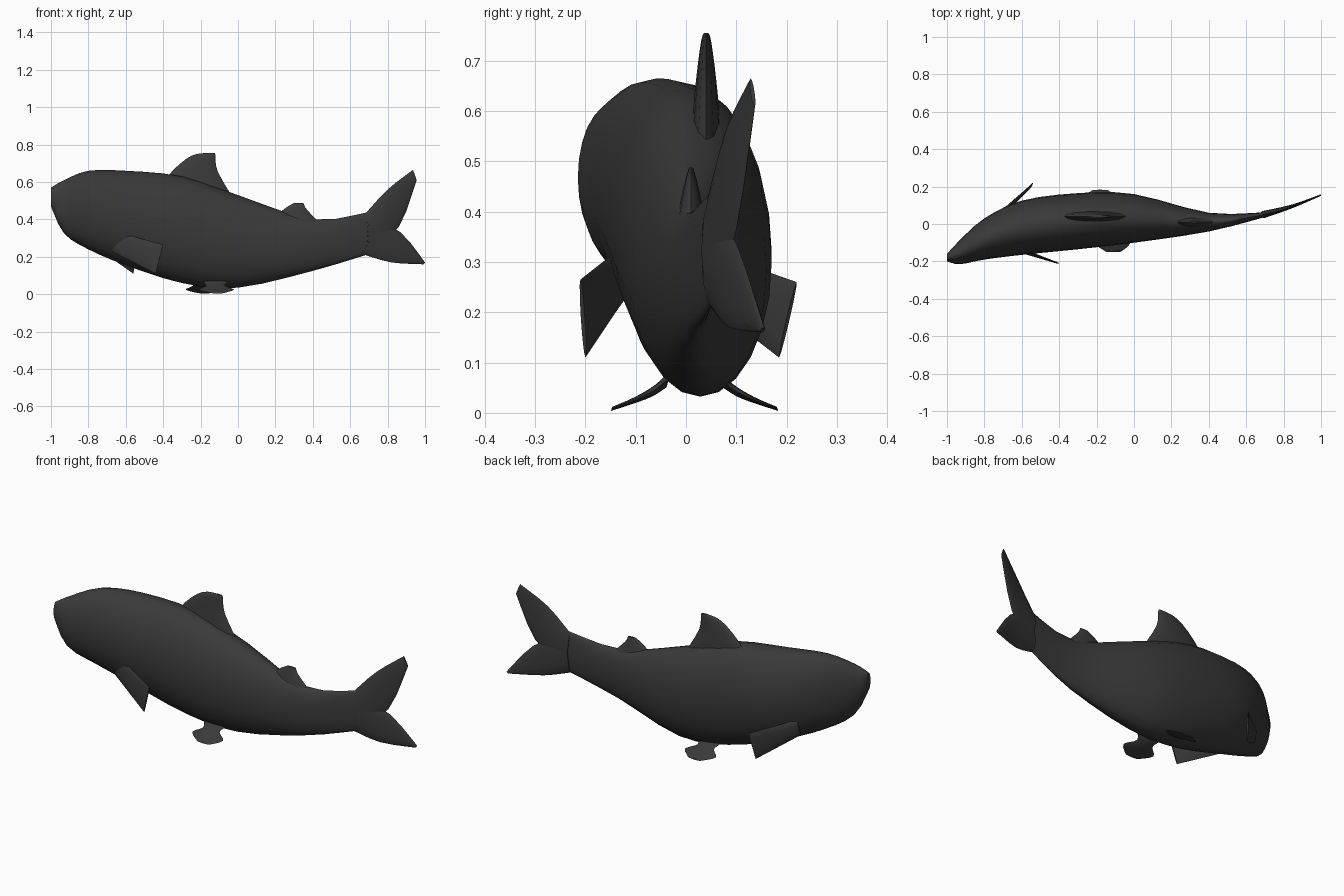
import bpy
import bmesh
import math
from mathutils import Vector

if "Cube" in bpy.data.objects:
    bpy.data.objects.remove(bpy.data.objects["Cube"])

GREY = (0.042, 0.042, 0.042, 1)
skin = bpy.data.materials.new("dark grey skin")
skin.use_nodes = True
skin.diffuse_color = GREY
bsdf = skin.node_tree.nodes["Principled BSDF"]
bsdf.inputs["Base Color"].default_value = GREY
bsdf.inputs["Roughness"].default_value = 0.8


def smooth_stations(stations, steps):
    """Add in-between sections along a flowing curve through the given ones."""
    keys = [Vector((*p, *q, half)) for p, q, half in stations]
    keys = [keys[0], *keys, keys[-1]]
    result = []
    for before, start, end, after in zip(keys, keys[1:], keys[2:], keys[3:]):
        leave, arrive = (end - before) / 2, (after - start) / 2
        for step in range(steps):
            u = step / steps
            bend = leave * (1 - u) - arrive * u
            ease = u * u * (3 - 2 * u)
            result.append(start + (end - start) * ease + bend * u * (1 - u))
    result.append(keys[-1])
    return result


def loft(name, stations, axis, sides=12, steps=3):
    """Skin oval sections, each given as (edge point, opposite edge point, half thickness)."""
    bm = bmesh.new()
    rings = []
    for section in smooth_stations(stations, steps):
        p, q, half = Vector(section[:3]), Vector(section[3:6]), section[6]
        ring = []
        for i in range(sides):
            angle = math.tau * i / sides
            across = (p - q) / 2 * math.cos(angle)
            outward = Vector(axis) * half * math.sin(angle)
            ring.append(bm.verts.new((p + q) / 2 + across + outward))
        rings.append(ring)
    for ring, following in zip(rings, rings[1:]):
        for i in range(sides):
            j = (i + 1) % sides
            bm.faces.new((ring[i], ring[j], following[j], following[i]))
    bm.faces.new(rings[0])
    bm.faces.new(rings[-1])
    bmesh.ops.recalc_face_normals(bm, faces=bm.faces)
    mesh = bpy.data.meshes.new(name)
    bm.to_mesh(mesh)
    bm.free()
    mesh.materials.append(skin)
    obj = bpy.data.objects.new(name, mesh)
    bpy.context.collection.objects.link(obj)
    bpy.ops.object.select_all(action="DESELECT")
    obj.select_set(True)
    bpy.context.view_layer.objects.active = obj
    bpy.ops.object.shade_smooth_by_angle(angle=math.radians(50))


def fin(name, edges, axis, root):
    """Loft a fin whose thickness falls away from root to tip."""
    last = len(edges) - 1
    stations = [(p, q, 0.004 + root * (1 - i / last) ** 1.5) for i, (p, q) in enumerate(edges)]
    loft(name, stations, axis)


# Body sections from snout to tail root: x, middle y, half width, belly z, back z
body_sections = [
    (-1, -.18, .02, .47, .57),
    (-.93, -.15, .065, .325, .61),
    (-.8, -.08, .11, .24, .66),
    (-.6, -.02, .145, .155, .66),
    (-.3, .015, .15, .06, .63),
    (0, .03, .13, .035, .53),
    (.4, .01, .05, .125, .4),
    (.7, .05, .013, .215, .44),
]
loft("body", [((x, y, back), (x, y, belly), half)
              for x, y, half, belly, back in body_sections], (0, 1, 0), sides=24)


# Tail flukes share one sideways sweep
def on_tail(x, z):
    sweep = max(x - .7, 0) / .3
    return (x, .05 + .105 * sweep ** 1.2, z)


flukes = {
    "upper_fluke": [(.68, .43, .7, .23), (.8, .56, .86, .36), (.935, .665, .955, .61)],
    "lower_fluke": [(.68, .21, .7, .42), (.82, .17, .87, .33), (.99, .16, 1, .17)],
}
for name, rows in flukes.items():
    edges = [(on_tail(a, b), on_tail(c, d)) for a, b, c, d in rows]
    fin(name, edges, (-.25, 1, 0), .015)

# Fins along the back: leading x, trailing x, height
back_fins = {
    "dorsal_fin": (.04, [(-.46, -.03, .52), (-.35, -.11, .66), (-.25, -.12, .74), (-.17, -.125, .755)]),
    "rear_back_fin": (.01, [(.16, .46, .36), (.24, .37, .45), (.3, .35, .488)]),
}
for name, (y, rows) in back_fins.items():
    fin(name, [((front, y, z), (rear, y, z)) for front, rear, z in rows], (0, 1, 0), .03)

# Broad side fins, swept back from behind the head
fin("right_side_fin", [((-.6, -.14, .32), (-.68, -.12, .23)),
                       ((-.4, -.21, .265), (-.44, -.2, .11))], (.1, 1, 0), .01)
fin("left_side_fin", [((-.72, .05, .32), (-.73, .03, .23)),
                      ((-.54, .22, .26), (-.56, .185, .11))], (-.6, .8, 0), .01)

# Small belly flippers curling outward: leading x, trailing x, distance out, height
flipper = [(-.19, -.05, .05, .07), (-.17, -.07, .08, .045),
           (-.21, -.02, .12, .025), (-.15, -.07, .165, .008)]
for name, side, shift in (("right_belly_flipper", -1, 0), ("left_belly_flipper", 1, -.07)):
    edges = [((front + shift, .017 + side * out, z), (rear + shift, .017 + side * out, z))
             for front, rear, out, z in flipper]
    fin(name, edges, (0, -.3 * side, 1), .015)
